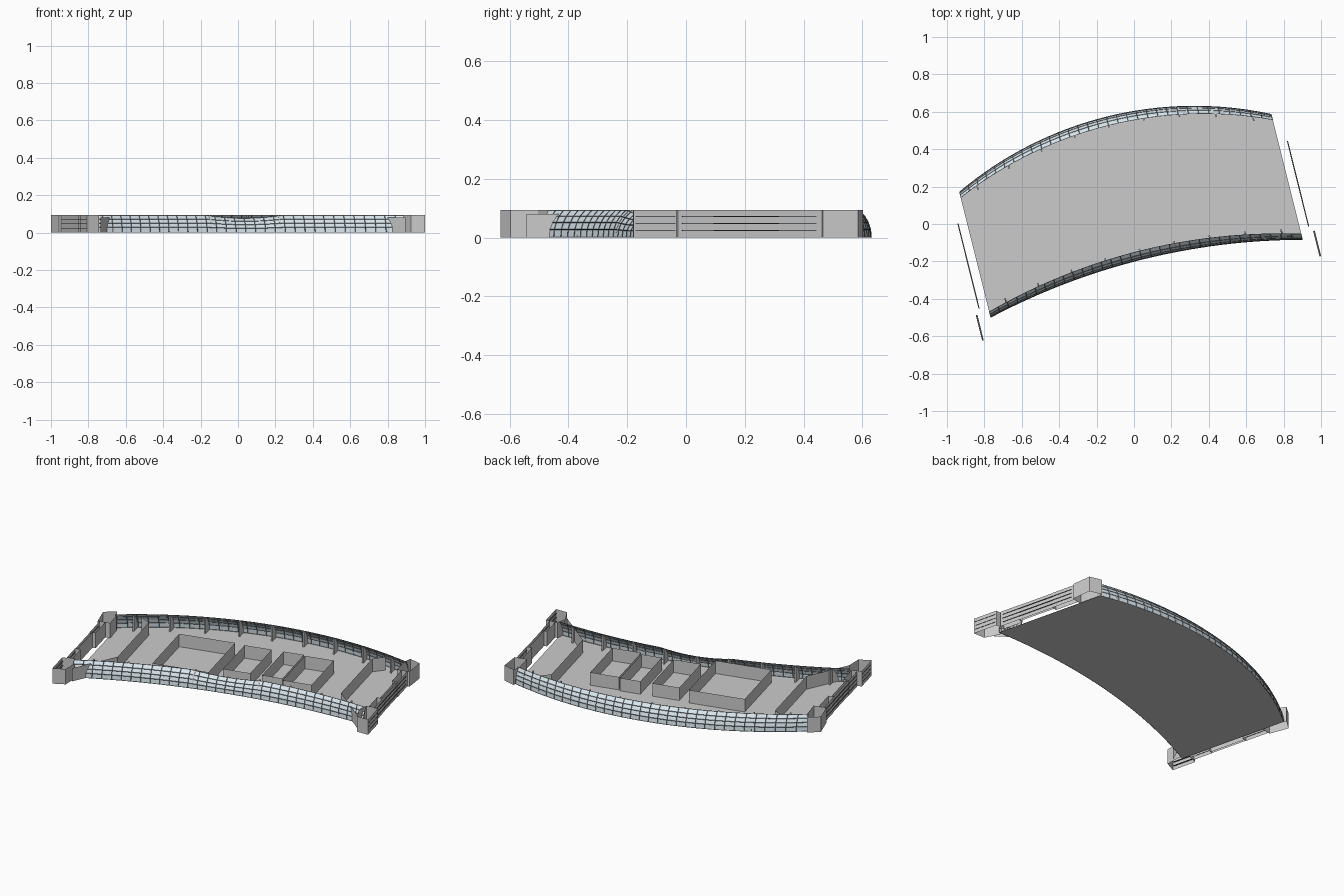
import bpy, math

if "Cube" in bpy.data.objects:
    bpy.data.objects.remove(bpy.data.objects["Cube"])

A = math.radians(14)
CA, SA = math.cos(A), math.sin(A)
H = 0.093


def P(u, v, z):
    # symmetric local frame -> tilted world position
    return (u * CA - v * SA - 0.005, u * SA + v * CA, z)


def mat(name, col):
    m = bpy.data.materials.new(name)
    m.diffuse_color = (*col, 1)
    m.use_nodes = True
    m.node_tree.nodes["Principled BSDF"].inputs["Base Color"].default_value = m.diffuse_color
    return m


GLASS = mat("pale_glass", (0.70, 0.80, 0.86))
DARK = mat("dark_frame", (0.10, 0.11, 0.12))
LIGHT = mat("light_panel", (0.66, 0.66, 0.69))


def mesh(name, verts, faces, material=None):
    me = bpy.data.meshes.new(name)
    me.from_pydata([P(*v) for v in verts], [], faces)
    ob = bpy.data.objects.new(name, me)
    bpy.context.collection.objects.link(ob)
    if material:
        me.materials.append(material)
    return ob


def prism(name, pts, z0=0.0, z1=H, closed=True, caps=False, material=None):
    n = len(pts)
    area = sum(pts[i][0] * pts[(i + 1) % n][1] - pts[(i + 1) % n][0] * pts[i][1]
               for i in range(n))
    if area < 0:
        pts = pts[::-1]
    verts = [(u, v, z0) for u, v in pts] + [(u, v, z1) for u, v in pts]
    faces = [(i, (i + 1) % n, n + (i + 1) % n, n + i)
             for i in range(n if closed else n - 1)]
    if caps:
        faces += [tuple(range(n - 1, -1, -1)), tuple(range(n, 2 * n))]
    return mesh(name, verts, faces, material)


def both_ends(name, pts, **kw):
    for side, s in (("left", -1), ("right", 1)):
        prism(f"{name}_{side}", [(s * u, v) for u, v in pts], **kw)


def rect(u0, u1, v0, v1):
    return [(u0, v0), (u1, v0), (u1, v1), (u0, v1)]


def back(u):
    return -1.36 + math.sqrt(1.95 ** 2 - u * u)


def front(u):
    return -3.765 + math.sqrt(3.57 ** 2 - u * u)


# Floor plate between the two arcs, and the rounded inlay on it
N = 32
us = [-0.86 + 1.72 * i / N for i in range(N + 1)]
mesh("floor", [(u, f(u), 0) for f in (front, back) for u in us],
     [(i, i + 1, N + 2 + i, N + 1 + i) for i in range(N)])


def inlay_span(u):
    # round the corners with radius r
    r = 0.08
    d = max(0, abs(u) - (0.47 - r))
    cut = r - math.sqrt(max(0, r * r - d * d))
    return front(u) + 0.06 + cut, back(u) - 0.065 - cut


iu = [0.47 * math.sin(math.pi / 2 * (i / 14 - 1)) for i in range(29)]
spans = [inlay_span(u) for u in iu]
mesh("floor_inlay",
     [(u, s[k], 0.0015) for k in (0, 1) for u, s in zip(iu, spans)],
     [(i, i + 1, 30 + i, 29 + i) for i in range(28)])

# Curved glazed walls, rolled inward towards the top
ROLL = [(0, 0), (0.003, 0.3), (0.012, 0.55), (0.026, 0.78), (0.047, 1)]


def glazed_wall(name, base, inward, dip):
    verts, faces = [], []
    for off, h in ROLL:
        for u in us:
            taper = 1 - 0.35 * (u / 0.86) ** 2
            top = H - dip * max(0, 1 - (u / 0.21) ** 2)
            verts.append((u, base(u) + inward * off * taper, h * top))
    for r in range(len(ROLL) - 1):
        for i in range(N):
            a, b = r * (N + 1) + i, (r + 1) * (N + 1) + i
            f = (a, a + 1, b + 1, b)
            faces.append(f if inward > 0 else f[::-1])
    wall = mesh(name, verts, faces, GLASS)
    bars = mesh(name + "_bars", verts, faces, DARK)
    w = bars.modifiers.new("bars", 'WIREFRAME')
    w.thickness = 0.003
    # upright ribs on the inner side
    for k in range(9):
        u = -0.76 + 0.19 * k
        d = 0.0001 * dip
        pts = [(base(u) + inward * o, h * (H - dip * (abs(u) < 0.1))) for o, h in ROLL]
        inner = base(u) + inward * 0.058
        pts += [(inner, pts[-1][1]), (inner, 0)]
        n = len(pts)
        vs = [(u + s, v, z) for s in (-0.004, 0.004) for v, z in pts]
        fs = [tuple(range(n)), tuple(range(2 * n - 1, n - 1, -1))]
        fs += [(i, n + i, n + (i + 1) % n, (i + 1) % n) for i in range(n)]
        mesh(f"{name}_rib_{k + 1}", vs, fs)
    return wall


glazed_wall("back_wall", back, -1, 0)
glazed_wall("front_wall", front, 1, 0.016)

# Rooms standing on the floor (open, thin walled)
rooms = [(-0.45, -0.12, -0.13, 0.28), (-0.06, 0.10, -0.06, 0.27),
         (0.17, 0.29, -0.06, 0.27), (0.30, 0.47, -0.08, 0.26)]
for k, r in enumerate(rooms):
    prism(f"room_{k + 1}", rect(*r), z1=0.08)

# Cross partitions with angled returns towards the corners
both_ends("partition", [(0.84, -0.35), (0.66, -0.12), (0.66, 0.36), (0.72, 0.405)],
          z1=0.08, closed=False)

# Hollow corner posts
both_ends("back_post", [(0.846, 0.25), (0.92, 0.25), (0.934, 0.37),
                        (0.866, 0.405), (0.85, 0.36)])
both_ends("front_post", [(0.839, -0.31), (0.86, -0.40), (0.932, -0.417),
                         (0.932, -0.265), (0.86, -0.255)])

# End frames: side blocks, thin panels and the centre door
both_ends("end_block_back", rect(0.875, 0.908, 0.10, 0.25))
both_ends("end_block_front", rect(0.875, 0.908, -0.255, -0.13))
both_ends("end_door", rect(0.893, 0.906, -0.13, 0.10), material=LIGHT)
for k in range(3):
    z = 0.022 + 0.024 * k
    both_ends(f"end_slat_{k + 1}", rect(0.905, 0.911, -0.24, 0.23),
              z0=z, z1=z + 0.003, caps=True, material=DARK)
    both_ends(f"front_post_band_{k + 1}", rect(0.925, 0.934, -0.41, -0.27),
              z0=z, z1=z + 0.003, caps=True, material=DARK)
